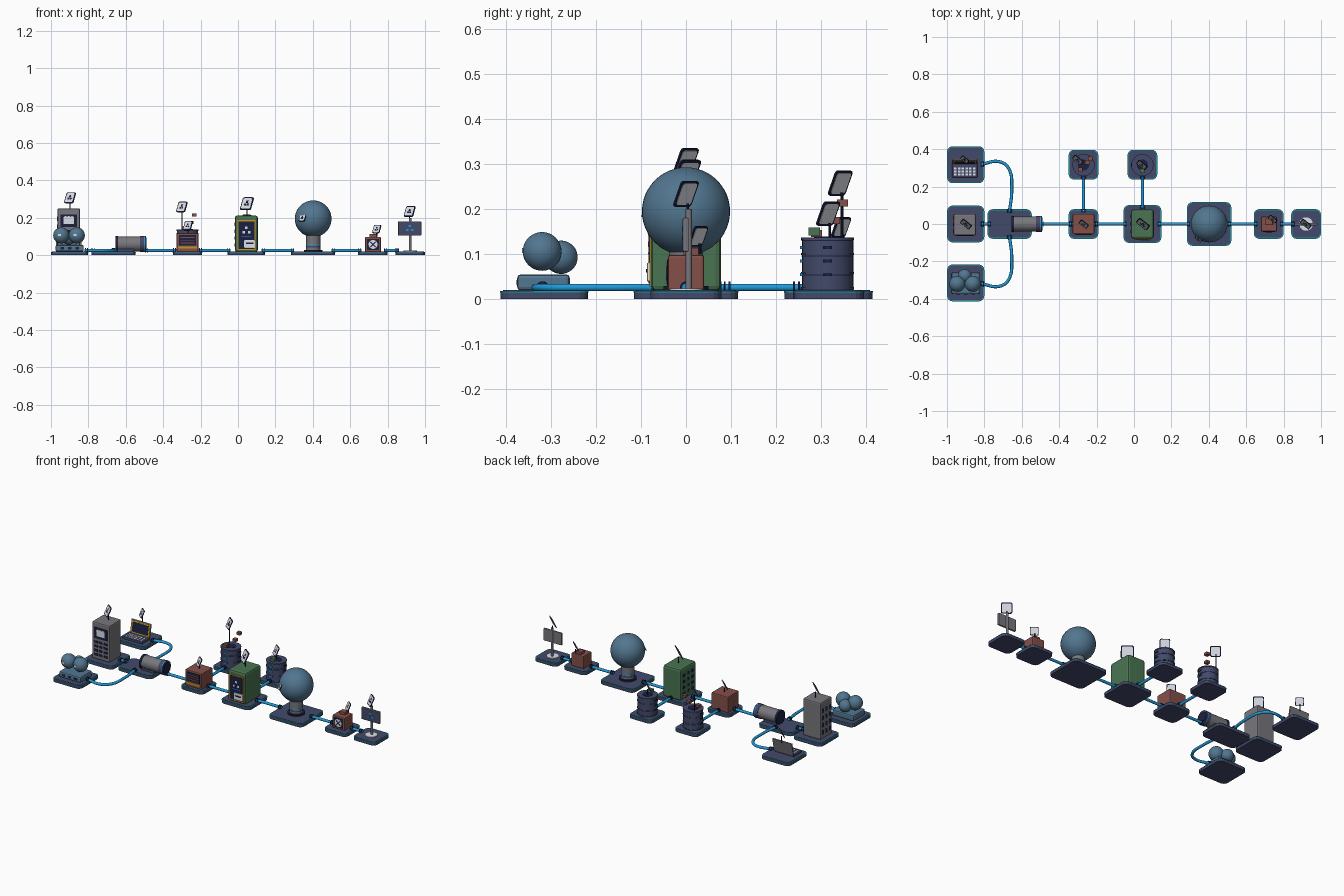
import bpy, bmesh, math
from mathutils import Matrix, Vector, Euler

if "Cube" in bpy.data.objects:
    bpy.data.objects.remove(bpy.data.objects["Cube"])


def mat(name, hexa):
    c = [int(hexa[i:i + 2], 16) / 255 for i in (0, 2, 4)]
    m = bpy.data.materials.new(name)
    m.diffuse_color = [((v + .055) / 1.055) ** 2.4 if v > .04 else v / 12.92 for v in c] + [1]
    m.use_nodes = True
    m.node_tree.nodes["Principled BSDF"].inputs["Base Color"].default_value = m.diffuse_color
    return m


NAVY, DARK = mat("slate navy", "434A6A"), mat("midnight", "1B2040")
TEAL, BLUE = mat("teal trim", "1B98A6"), mat("pipe blue", "209ADA")
STEEL, GREEN = mat("steel blue", "527690"), mat("cabinet green", "4A7452")
RED, GREY = mat("brick red", "85504A"), mat("machine grey", "77777D")
WHITE, GOLD = mat("panel white", "E4E7EF"), mat("gold", "C8961E")


def finish(bm, name, m, smooth=False):
    me = bpy.data.meshes.new(name)
    if smooth:
        for f in bm.faces:
            f.smooth = True
        for e in bm.edges:
            if len(e.link_faces) == 2 and e.calc_face_angle() > .6:
                e.smooth = False
    bm.to_mesh(me)
    bm.free()
    me.materials.append(m)
    o = bpy.data.objects.new(name, me)
    bpy.context.collection.objects.link(o)
    return o


def box(name, m, c, s, bevel=0, rot=None, vertical=False, seg=2):
    bm = bmesh.new()
    bmesh.ops.create_cube(bm, size=1, matrix=Matrix.Diagonal((*s, 1)))
    if bevel:
        es = [e for e in bm.edges if not vertical
              or abs((e.verts[0].co - e.verts[1].co).normalized().z) > .9]
        bmesh.ops.bevel(bm, geom=es, offset=bevel, segments=seg, profile=.5, affect='EDGES')
    o = finish(bm, name, m)
    o.location = c
    if rot:
        o.rotation_euler = rot
    return o


def cyl(name, m, c, r, h, axis='Z', n=32):
    bm = bmesh.new()
    rot = {'Z': Matrix(), 'X': Matrix.Rotation(math.pi / 2, 4, 'Y'),
           'Y': Matrix.Rotation(math.pi / 2, 4, 'X')}[axis]
    bmesh.ops.create_cone(bm, cap_ends=True, segments=n, radius1=r, radius2=r, depth=h, matrix=rot)
    o = finish(bm, name, m, True)
    o.location = c
    return o


def ball(name, c, r):
    bm = bmesh.new()
    bmesh.ops.create_uvsphere(bm, u_segments=40, v_segments=24, radius=r)
    finish(bm, name, STEEL, True).location = c


def platform(x, y, sx, sy):
    # slab, teal edge and inset deck
    for name, m, z, h, d in (("platform", NAVY, .0075, .015, 0), ("platform_trim", TEAL, .0165, .003, -.002),
                             ("platform_deck", NAVY, .0175, .005, .010)):
        box(name, m, (x, y, z), (sx - d, sy - d, h), .028 - d / 2, vertical=True, seg=4)


def sign(x, y, z, size, base=None, pole_y=None):
    # tilted board: dark frame, pale panel on both sides, small round icon
    R = Euler((math.radians(-24), 0, math.radians(-38)))
    at = lambda u, v, d: Vector((x, y, z)) + R.to_matrix() @ Vector((u * size, d, v * size))
    for name, m, s, t in (("sign_frame", DARK, size, .004), ("sign_panel", WHITE, size * .84, .006)):
        bm = bmesh.new()
        bmesh.ops.create_cube(bm, size=1, matrix=Matrix.Diagonal((s, t, s, 1)))
        es = [e for e in bm.edges if abs((e.verts[0].co - e.verts[1].co).normalized().y) > .9]
        bmesh.ops.bevel(bm, geom=es, offset=size * .12, segments=3, profile=.5, affect='EDGES')
        o = finish(bm, name, m)
        o.location, o.rotation_euler = (x, y, z), R
    for u, v in ((0, .13), (-.12, -.1), (.12, -.1)):
        box("sign_icon", DARK, at(u, v, -.0035), (size * .17, .001, size * .17), rot=R)
    if base is not None:
        h = z - size * .35 - base
        cyl("sign_pole", DARK, (x, y + .004, base + h / 2), .003, h, n=10)


def pipe(*pts):
    # blue pipe with dark collars at each end
    cu = bpy.data.curves.new("pipe_path", 'CURVE')
    cu.dimensions, cu.bevel_depth, cu.bevel_resolution, cu.use_fill_caps = '3D', .0085, 3, True
    cu.resolution_u = 10
    sp = cu.splines.new('BEZIER')
    sp.bezier_points.add(len(pts) - 1)
    for b, p in zip(sp.bezier_points, pts):
        b.co = (*p, .026)
        b.handle_left_type = b.handle_right_type = 'AUTO'
    o = bpy.data.objects.new("pipe", cu)
    bpy.context.collection.objects.link(o)
    me = bpy.data.meshes.new_from_object(o.evaluated_get(bpy.context.evaluated_depsgraph_get()))
    bpy.data.objects.remove(o)
    for f in me.polygons:
        f.use_smooth = True
    me.materials.clear()
    me.materials.append(BLUE)
    bpy.context.collection.objects.link(bpy.data.objects.new("pipe", me))
    for a, b in ((pts[0], pts[1]), (pts[-1], pts[-2])):
        d = (Vector(b) - Vector(a)).normalized()
        for k in (.004, .015):
            cyl("pipe_collar", DARK, (a[0] + d.x * k, a[1] + d.y * k, .026), .0135, .004,
                'X' if abs(d.x) > abs(d.y) else 'Y', 16)


# platforms
for y in (-.315, 0, .317):
    platform(-.9, y, .197, .195)
platform(-.665, 0, .235, .157)
for x, y in ((-.27, 0), (-.27, .317), (.045, .317), (.72, 0), (.92, 0)):
    platform(x, y, .157, .157)
platform(.045, 0, .2, .2)
platform(.402, 0, .235, .232)

# pipes
for a, b in ((-.82, -.765), (-.5, -.33), (-.21, -.04), (.125, .3), (.5, .66), (.78, .86)):
    pipe((a, 0), (b, 0))
for x, y0 in ((-.27, .062), (.045, .082)):
    pipe((x, y0), (x, .255))
for s in (1, -1):
    pipe((-.82, s * .318), (-.72, s * .333), (-.672, s * .30), (-.654, s * .18), (-.667, s * .06))

# server cabinet
box("server_cabinet", GREY, (-.905, -.003, .135), (.122, .115, .23), .008)
box("server_screen", DARK, (-.905, -.061, .185), (.09, .004, .068))
box("server_display", WHITE, (-.905, -.063, .183), (.055, .003, .034), .001)
for i in range(3):
    ball_x = -.922 + i * .017
    cyl("server_cloud", WHITE, (ball_x, -.063, .197), .012, .003, 'Y', 16)
for r in range(4):
    for c in range(3):
        box("server_vent", DARK, (-.938 + c * .033, -.061, .05 + r * .026), (.025, .003, .014))
        box("server_side_vent", DARK, (-.966, -.038 + c * .035, .06 + r * .045), (.003, .018, .026))
sign(-.898, 0, .307, .062, .25)

# laptop desk
box("laptop_base", NAVY, (-.905, .287, .026), (.135, .075, .013), .003)
for r in range(3):
    for c in range(6):
        box("laptop_key", WHITE, (-.955 + c * .02, .265 + r * .016, .033), (.013, .009, .003))
tilt = (math.radians(-12), 0, 0)
box("laptop_lid", GREY, (-.905, .335, .07), (.135, .008, .082), .002, tilt)
box("laptop_bezel", GOLD, (-.905, .3302, .069), (.126, .003, .072), rot=tilt)
box("laptop_screen", DARK, (-.905, .3290, .069), (.11, .003, .058), rot=tilt)
sign(-.905, .345, .160, .048, .1)

# cluster of storage spheres
box("sphere_base", STEEL, (-.9, -.317, .037), (.15, .117, .036), .008)
for x, y, z, r in ((-.945, -.32, .106, .043), (-.862, -.32, .106, .043), (-.905, -.278, .093, .037)):
    ball("storage_sphere", (x, y, z), r)
for x in (-.955, -.872):
    box("sphere_label", WHITE, (x, -.361, .108), (.016, .008, .012))
for x in (-.94, -.9, -.86):
    box("base_light", DARK, (x, -.376, .037), (.02, .003, .012))

# horizontal pump drum
cyl("pump_drum", GREY, (-.585, 0, .06), .040, .13, 'X')
cyl("drum_flange", DARK, (-.648, 0, .06), .0425, .014, 'X')
cyl("drum_flange", NAVY, (-.508, 0, .06), .0425, .03, 'X')
cyl("drum_ring", BLUE, (-.5, 0, .06), .0435, .004, 'X')
cyl("drum_opening", DARK, (-.492, 0, .06), .034, .004, 'X')
box("drum_stand", NAVY, (-.6, 0, .024), (.09, .06, .02))

# workshop box
box("workshop", RED, (-.27, 0, .068), (.115, .108, .1), .005)
box("workshop_panel", DARK, (-.27, -.0545, .08), (.09, .004, .055))
for z in (.066, .08, .094):
    box("workshop_shelf", RED, (-.27, -.0565, z), (.074, .003, .005))
box("workshop_sill", GOLD, (-.27, -.0555, .041), (.1, .006, .012))
sign(-.268, 0, .158, .052, .118)

# tanks
for x in (-.27, .045):
    cyl("tank", NAVY, (x, .315, .077), .057, .12)
    for z in (.024, .058, .1, .134):
        cyl("tank_band", NAVY, (x, .315, z), .059, .005)
        cyl("tank_seam", DARK, (x, .315, z - .004), .0578, .002)
    for z in (.055, .085, .115):
        box("tank_light", BLUE, (x, .257, z), (.026, .006, .007))
        for s in (-1, 1):
            box("tank_lamp", DARK, (x + s * .057, .315, z), (.006, .02, .007))
    cyl("tank_lid", DARK, (x, .315, .1375), .03, .003)
sign(-.30, .343, .258, .06, .137)
sign(.042, .316, .19, .058, .137)
box("green_parcel", GREEN, (.045, .285, .15), (.026, .026, .018))
for x, y, z in ((-.235, .348, .214), (-.25, .33, .175), (-.288, .29, .146)):
    box("red_parcel", RED, (x, y, z), (.024, .024, .016))

# green control cabinet
box("control_cabinet", GREEN, (.045, 0, .115), (.122, .155, .195), .012)
box("cabinet_frame", GOLD, (.045, -.078, .108), (.098, .006, .16))
box("cabinet_panel", DARK, (.045, -.080, .108), (.084, .006, .147))
for x, z in ((.045, .148), (.03, .122), (.06, .122)):
    box("cabinet_icon", WHITE, (x, -.083, z), (.013, .003, .013))
box("cabinet_icon_bar", BLUE, (.045, -.083, .102), (.055, .003, .004))
box("cabinet_printer", WHITE, (.062, -.083, .06), (.06, .008, .042), .003)
box("printer_slot", DARK, (.062, -.0875, .063), (.04, .002, .008))
for r in range(4):
    for c in range(3):
        box("cabinet_vent", DARK, (-.016, -.042 + c * .042, .055 + r * .037), (.003, .02, .018))
sign(.048, 0, .276, .073, .21)

# large sphere on pedestal
cyl("pedestal_foot", DARK, (.402, 0, .024), .05, .01)
cyl("pedestal", GREY, (.402, 0, .065), .038, .09)
cyl("pedestal_band", BLUE, (.402, 0, .058), .039, .006)
cyl("pedestal_band", NAVY, (.402, 0, .045), .0388, .008)
ball("great_sphere", (.402, 0, .195), .098)
sign(.345, -.08, .2, .04)

# crate
box("crate", RED, (.722, 0, .058), (.085, .08, .08), .005)
box("crate_lid", RED, (.722, .012, .104), (.04, .036, .02), .003)
box("crate_panel", DARK, (.722, -.0405, .058), (.064, .003, .06))
cyl("crate_dial", WHITE, (.722, -.0415, .058), .024, .004, 'Y', 24)
for s in (-1, 1):
    box("crate_cross", DARK, (.722, -.0435, .058), (.04, .002, .006), rot=(0, s * math.pi / 4, 0))
sign(.742, .027, .14, .048, .1)

# monitor stand
cyl("monitor_foot", WHITE, (.92, 0, .0215), .036, .005)
cyl("monitor_pole", GREY, (.92, .006, .11), .007, .18, n=16)
box("monitor_back", GREY, (.918, 0, .143), (.124, .012, .076), .003)
box("monitor_screen", NAVY, (.918, -.006, .143), (.118, .003, .07))
for x, z in ((.918, .156), (.905, .136), (.931, .136)):
    box("monitor_icon", BLUE, (x, -.0078, z), (.013, .002, .011))
sign(.918, 0, .234, .062, .18)
